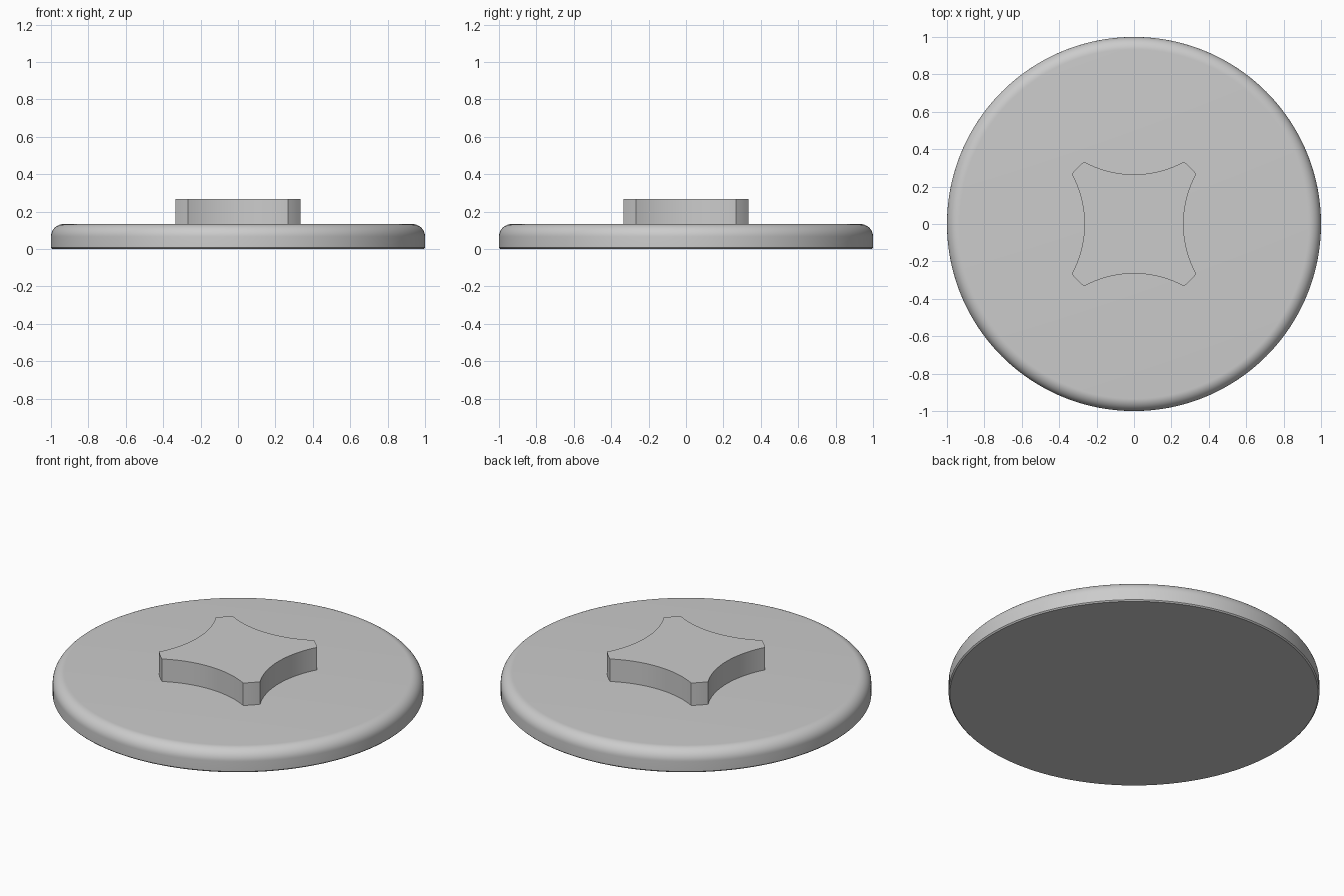
import bpy, bmesh, math

if "Cube" in bpy.data.objects:
    bpy.data.objects.remove(bpy.data.objects["Cube"])

grey = bpy.data.materials.new("light grey")
grey.diffuse_color = (0.6, 0.6, 0.6, 1)
grey.use_nodes = True
grey.node_tree.nodes["Principled BSDF"].inputs["Base Color"].default_value = grey.diffuse_color


def finish(name, bm, angle):
    bmesh.ops.recalc_face_normals(bm, faces=bm.faces)
    mesh = bpy.data.meshes.new(name)
    bm.to_mesh(mesh)
    bm.free()
    mesh.materials.append(grey)
    obj = bpy.data.objects.new(name, mesh)
    bpy.context.collection.objects.link(obj)
    bpy.ops.object.select_all(action='DESELECT')
    obj.select_set(True)
    bpy.context.view_layer.objects.active = obj
    bpy.ops.object.shade_smooth_by_angle(angle=math.radians(angle))
    return obj


# Round base disc: tiny chamfer below, rounded rim above
H, FILLET, SEG = 0.133, 0.067, 192
profile = [(0.993, 0.0), (1.0, 0.007)]
for i in range(13):
    a = math.radians(90 * i / 12)
    profile.append((1 - FILLET + FILLET * math.cos(a), H - FILLET + FILLET * math.sin(a)))

bm = bmesh.new()
rings = []
for r, z in profile:
    rings.append([bm.verts.new((r * math.cos(2 * math.pi * k / SEG),
                                r * math.sin(2 * math.pi * k / SEG), z))
                  for k in range(SEG)])
for lo, hi in zip(rings, rings[1:]):
    for k in range(SEG):
        n = (k + 1) % SEG
        bm.faces.new((lo[k], lo[n], hi[n], hi[k]))
bm.faces.new(rings[0][::-1])
bm.faces.new(rings[-1])
finish("base_disc", bm, 30)

# Raised four-pointed boss: concave sides joined by short outer arcs
A, B, MID = 0.267, 0.333, 0.265
sag = B - MID
R = (A * A + sag * sag) / (2 * sag)
half = math.asin(A / R)
outline = []
for q in range(4):
    c, s = round(math.cos(q * math.pi / 2)), round(math.sin(q * math.pi / 2))
    pts = []
    # concave side on +x, running from -y to +y
    for i in range(25):
        t = -half + 2 * half * i / 24
        pts.append((MID + R - R * math.cos(t), R * math.sin(t)))
    # slightly rounded tip
    rad, a0, a1 = math.hypot(A, B), math.atan2(A, B), math.atan2(B, A)
    for i in range(1, 4):
        t = a0 + (a1 - a0) * i / 4
        pts.append((rad * math.cos(t), rad * math.sin(t)))
    outline += [(c * x - s * y, s * x + c * y) for x, y in pts]

bm = bmesh.new()
low = [bm.verts.new((x, y, H)) for x, y in outline]
top = [bm.verts.new((x, y, 0.267)) for x, y in outline]
for k in range(len(low)):
    n = (k + 1) % len(low)
    bm.faces.new((low[k], low[n], top[n], top[k]))
bm.faces.new(top)
finish("raised_boss", bm, 30)
